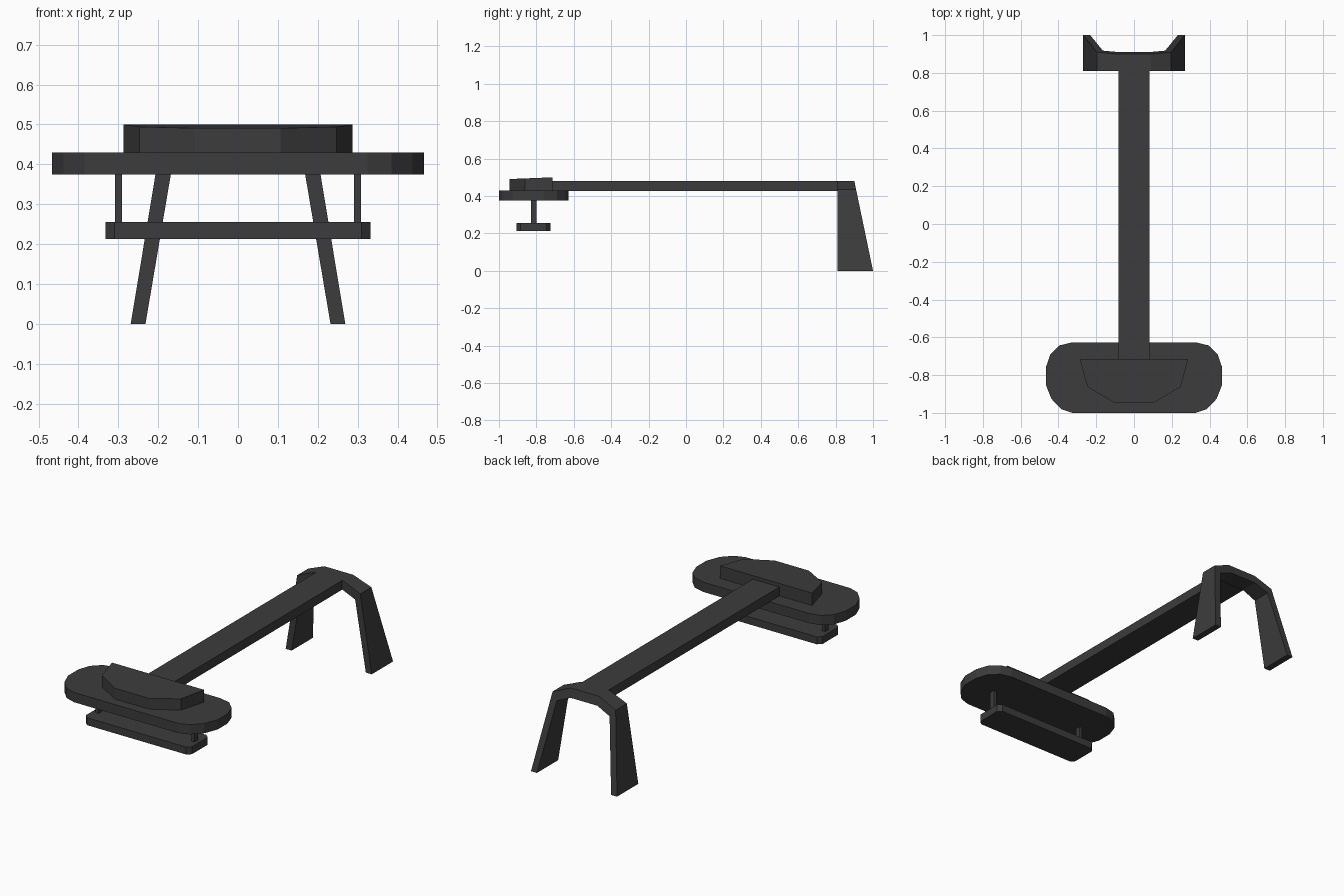
import bpy, bmesh

if "Cube" in bpy.data.objects:
    bpy.data.objects.remove(bpy.data.objects["Cube"])

mat = bpy.data.materials.new("dark grey")
mat.diffuse_color = (0.045, 0.045, 0.045, 1)
mat.use_nodes = True
mat.node_tree.nodes["Principled BSDF"].inputs["Base Color"].default_value = mat.diffuse_color


def mirrored(right):
    """Close a right-hand outline with its mirror image."""
    return right + [(-x, y) for x, y in reversed(right)]


def loft(name, bottom, top):
    """Solid between two matching outlines of 3D points."""
    bm = bmesh.new()
    a = [bm.verts.new(p) for p in bottom]
    b = [bm.verts.new(p) for p in top]
    n = len(a)
    bm.faces.new(a[::-1])
    bm.faces.new(b)
    for i in range(n):
        j = (i + 1) % n
        bm.faces.new((a[i], a[j], b[j], b[i]))
    bmesh.ops.recalc_face_normals(bm, faces=bm.faces)
    me = bpy.data.meshes.new(name)
    bm.to_mesh(me)
    bm.free()
    me.materials.append(mat)
    ob = bpy.data.objects.new(name, me)
    bpy.context.collection.objects.link(ob)
    return ob


def slab(name, outline, z0, z1):
    return loft(name, [(x, y, z0) for x, y in outline], [(x, y, z1) for x, y in outline])


def box(name, x0, x1, y0, y1, z0, z1):
    return slab(name, [(x0, y0), (x1, y0), (x1, y1), (x0, y1)], z0, z1)


# Rounded front platform
slab("front_platform", mirrored([
    (0.325, -1.0), (0.385, -0.98), (0.437, -0.926), (0.467, -0.85),
    (0.467, -0.76), (0.443, -0.69), (0.395, -0.643), (0.33, -0.627)]), 0.375, 0.43)

# Tapered block on the platform, its top rising slightly to the back
block = mirrored([(0.107, -0.945), (0.247, -0.862), (0.287, -0.715)])
loft("top_block", [(x, y, 0.43) for x, y in block],
     [(x, y, 0.50 + (y + 0.715) * 0.04) for x, y in block])

# Lower plate hung on two posts
slab("lower_plate", mirrored([
    (0.31, -0.905), (0.332, -0.885), (0.332, -0.745), (0.31, -0.725)]), 0.213, 0.255)
for side, s in (("left", -1), ("right", 1)):
    box(side + "_post", *sorted((s * 0.291, s * 0.309)), -0.83, -0.80, 0.25, 0.38)

# Long connecting beam
box("long_beam", -0.083, 0.083, -0.72, 0.812, 0.428, 0.48)

# Rear arch with splayed legs and a sloping back face
arch = mirrored([(0.269, 0), (0.197, 0.435), (0.09, 0.48)])
arch += [(-x, z) for x, z in reversed(mirrored([(0.08, 0.428), (0.17, 0.392), (0.232, 0)][::-1]))][::-1]
outer = [(0.269, 0), (0.197, 0.435), (0.09, 0.48)]
inner = [(0.232, 0), (0.165, 0.395), (0.083, 0.43)]
arch = mirrored(outer) + [(-x, z) for x, z in inner] + inner[::-1]
bm = bmesh.new()


def pair(p):
    x, z = p
    return bm.verts.new((x, 0.81, z)), bm.verts.new((x, 1.0 - 0.1 * z / 0.48, z))


out_v = [pair(p) for p in mirrored(outer)]
in_v = [pair(p) for p in mirrored(inner)]
for i in range(5):
    (a, b), (c, d) = out_v[i], out_v[i + 1]
    (e, f), (g, h) = in_v[i], in_v[i + 1]
    for quad in ((a, b, d, c), (e, g, h, f), (a, c, g, e), (b, f, h, d)):
        bm.faces.new(quad)
for i in (0, 5):
    bm.faces.new((*out_v[i], in_v[i][1], in_v[i][0]))
bmesh.ops.recalc_face_normals(bm, faces=bm.faces)
me = bpy.data.meshes.new("rear_leg_arch")
bm.to_mesh(me)
bm.free()
me.materials.append(mat)
bpy.context.collection.objects.link(bpy.data.objects.new("rear_leg_arch", me))
